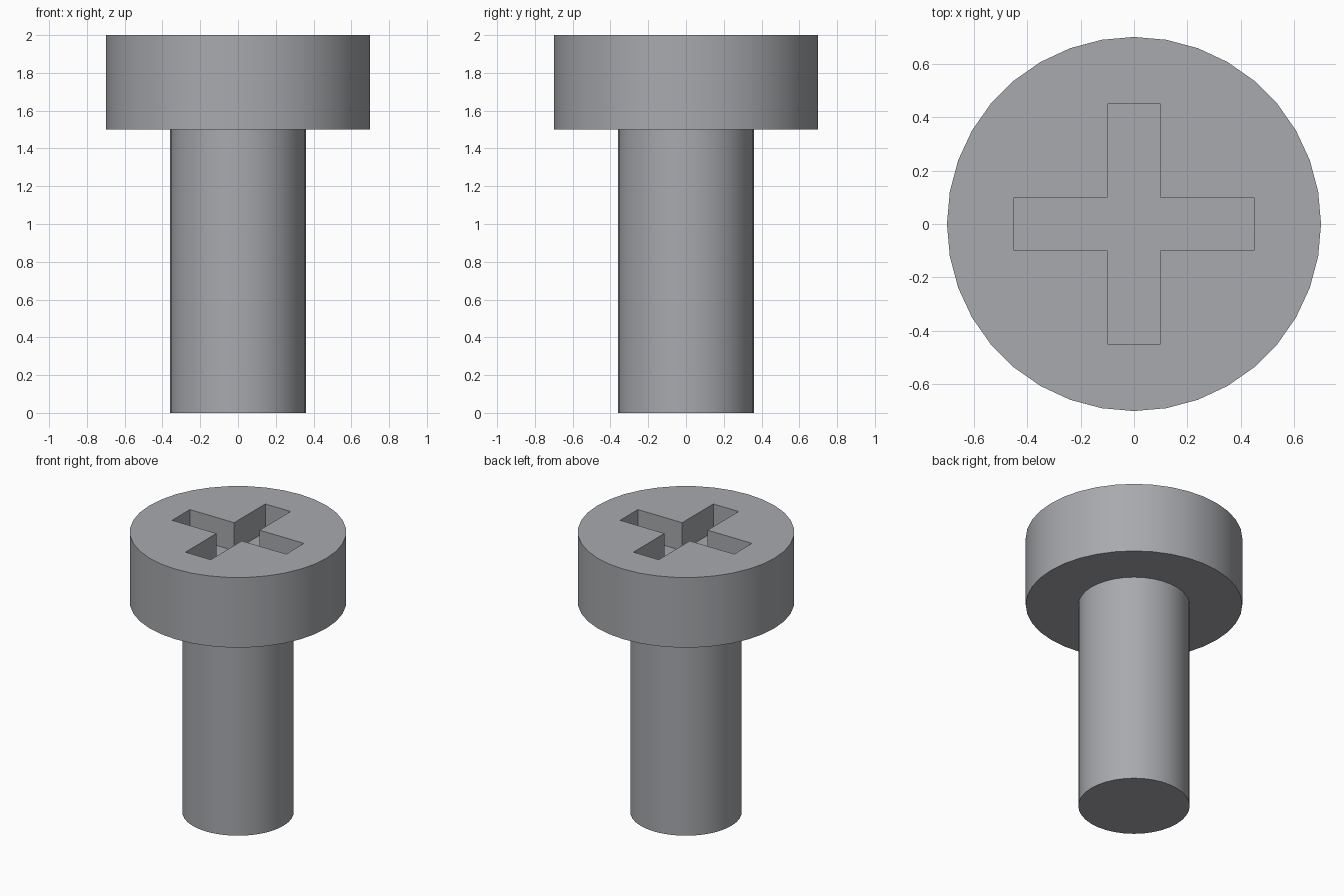
import bpy, bmesh, math

if "Cube" in bpy.data.objects:
    bpy.data.objects.remove(bpy.data.objects["Cube"])

SIDES = 36
SLOT_W, SLOT_L, SLOT_D = 0.10, 0.45, 0.20   # half width, half length, depth

metal = bpy.data.materials.new("grey metal")
metal.diffuse_color = (0.39, 0.40, 0.42, 1)
metal.use_nodes = True
metal.node_tree.nodes["Principled BSDF"].inputs["Base Color"].default_value = metal.diffuse_color


def cylinder(name, radius, z0, z1):
    """Upright cylinder with a vertex on the +x axis."""
    bm = bmesh.new()
    ring = [bm.verts.new((radius * math.cos(2 * math.pi * i / SIDES),
                          radius * math.sin(2 * math.pi * i / SIDES), z0))
            for i in range(SIDES)]
    base = bm.faces.new(ring)
    extruded = bmesh.ops.extrude_face_region(bm, geom=[base], use_keep_orig=True)
    top = [v for v in extruded["geom"] if isinstance(v, bmesh.types.BMVert)]
    bmesh.ops.translate(bm, verts=top, vec=(0, 0, z1 - z0))
    return finish(name, bm)


def finish(name, bm):
    bmesh.ops.recalc_face_normals(bm, faces=bm.faces)
    mesh = bpy.data.meshes.new(name)
    bm.to_mesh(mesh)
    bm.free()
    mesh.materials.append(metal)
    obj = bpy.data.objects.new(name, mesh)
    bpy.context.collection.objects.link(obj)
    return obj


# Shaft and head
shaft = cylinder("shaft", 0.36, 0.0, 1.5)
head = cylinder("head", 0.70, 1.5, 2.0)

# Cross-shaped cutter: one arm corner turned four times
bm = bmesh.new()
corner = [(SLOT_L, -SLOT_W), (SLOT_L, SLOT_W), (SLOT_W, SLOT_W)]
outline = []
for k in range(4):
    c, s = [(1, 0), (0, 1), (-1, 0), (0, -1)][k]
    outline += [bm.verts.new((x * c - y * s, x * s + y * c, 2 - SLOT_D)) for x, y in corner]
floor = bm.faces.new(outline)
extruded = bmesh.ops.extrude_face_region(bm, geom=[floor], use_keep_orig=True)
bmesh.ops.translate(bm, vec=(0, 0, SLOT_D + 0.2),
                    verts=[v for v in extruded["geom"] if isinstance(v, bmesh.types.BMVert)])
cutter = finish("slot_cutter", bm)
cutter.hide_render = True
cutter.hide_set(True)

# Drive slot in the head
cut = head.modifiers.new("drive slot", "BOOLEAN")
cut.operation = "DIFFERENCE"
cut.solver = "EXACT"
cut.object = cutter

# Smooth round sides, sharp rims
for obj in (shaft, head):
    bpy.ops.object.select_all(action="DESELECT")
    obj.select_set(True)
    bpy.context.view_layer.objects.active = obj
    if obj.modifiers:
        bpy.ops.object.modifier_apply(modifier="drive slot")
    bpy.ops.object.shade_smooth_by_angle(angle=math.radians(30))
bpy.data.objects.remove(cutter)
